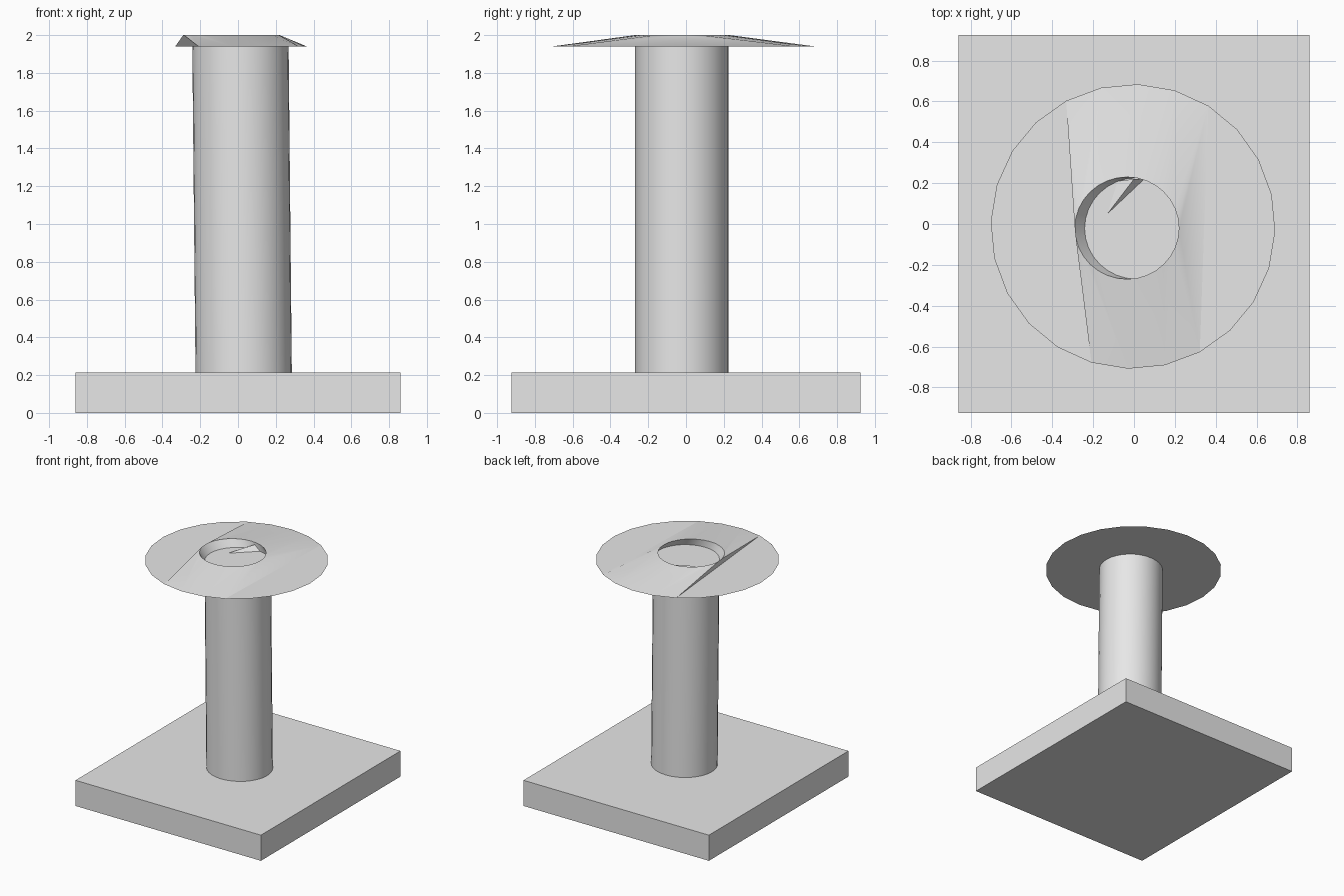
import bpy, bmesh, math
from mathutils import Vector

cube = bpy.data.objects.get("Cube")
if cube:
    bpy.data.objects.remove(cube, do_unlink=True)

grey = bpy.data.materials.new("plain grey")
grey.use_nodes = True
colour = (0.8, 0.8, 0.8, 1)
grey.diffuse_color = colour
grey.node_tree.nodes["Principled BSDF"].inputs["Base Color"].default_value = colour

BASE_TOP, RIM, TOP = 0.215, 1.94, 2.0
SIDES = 32      # column and hole
RIM_SIDES = 24  # outer rim


def ring(bm, n, x, y, z, rx, ry, turn=0.0):
    """Closed ring of n vertices."""
    step = math.tau / n
    return [bm.verts.new((x + rx * math.cos(i * step + turn),
                          y + ry * math.sin(i * step + turn), z)) for i in range(n)]


def bridge(bm, low, high):
    """Side faces between two equal rings."""
    n = len(low)
    for i in range(n):
        j = (i + 1) % n
        bm.faces.new((low[i], low[j], high[j], high[i]))


def strip(bm, outer, inner):
    """Triangles between two open chains of different length."""
    i = j = 0
    a, b = len(outer) - 1, len(inner) - 1
    while i < a or j < b:
        if j == b or (i < a and (i + 0.5) / a <= (j + 0.5) / b):
            bm.faces.new((outer[i], outer[i + 1], inner[j]))
            i += 1
        else:
            bm.faces.new((outer[i], inner[j + 1], inner[j]))
            j += 1


def finish(name, bm, smooth=None):
    mesh = bpy.data.meshes.new(name)
    bm.to_mesh(mesh)
    bm.free()
    obj = bpy.data.objects.new(name, mesh)
    bpy.context.collection.objects.link(obj)
    mesh.materials.append(grey)
    if smooth:
        bpy.ops.object.select_all(action="DESELECT")
        obj.select_set(True)
        bpy.context.view_layer.objects.active = obj
        bpy.ops.object.shade_smooth_by_angle(angle=math.radians(smooth))
    return obj


# Base slab
bm = bmesh.new()
bmesh.ops.create_cube(bm, size=1)
bmesh.ops.scale(bm, vec=Vector((1.72, 1.85, BASE_TOP)), verts=bm.verts)
bmesh.ops.translate(bm, vec=Vector((0, 0, BASE_TOP / 2)), verts=bm.verts)
finish("base", bm)

# Column, leaning very slightly
bm = bmesh.new()
bridge(bm, ring(bm, SIDES, 0.03, -0.022, BASE_TOP, 0.255, 0.248),
       ring(bm, SIDES, 0.013, -0.022, RIM, 0.255, 0.248))
finish("column", bm, 30)

# Cap: flat underside, two flat side segments and a raised middle with a hole
bm = bmesh.new()
rim = ring(bm, RIM_SIDES, -0.005, -0.012, RIM, 0.697, 0.697, math.radians(-2))
hole = ring(bm, SIDES, -0.035, -0.02, TOP, 0.255, 0.25)
floor = ring(bm, SIDES, 0.013, -0.022, RIM, 0.255, 0.248)
half = SIDES // 2
bm.faces.new(rim[::-1])
strip(bm, rim[4:9], hole[:half + 1])
strip(bm, rim[17:21], hole[half:] + hole[:1])
bm.faces.new((rim[8], rim[17], hole[half]))
bm.faces.new((rim[20], rim[4], hole[0]))
bridge(bm, hole, floor)
for segment in (rim[8:18], rim[20:] + rim[:5]):
    bm.faces.new([bm.verts.new(v.co + Vector((0, 0, 0.001))) for v in segment])
finish("cap", bm, 30)

# Small crease on the floor of the hole
bm = bmesh.new()
tip, left, right, peak = [bm.verts.new(p) for p in (
    (-0.13, 0.05, RIM + 0.002), (-0.08, 0.21, RIM + 0.002),
    (0.05, 0.22, RIM + 0.002), (0.0, 0.22, TOP - 0.015))]
bm.faces.new((tip, right, peak))
bm.faces.new((tip, peak, left))
finish("floor_crease", bm)
